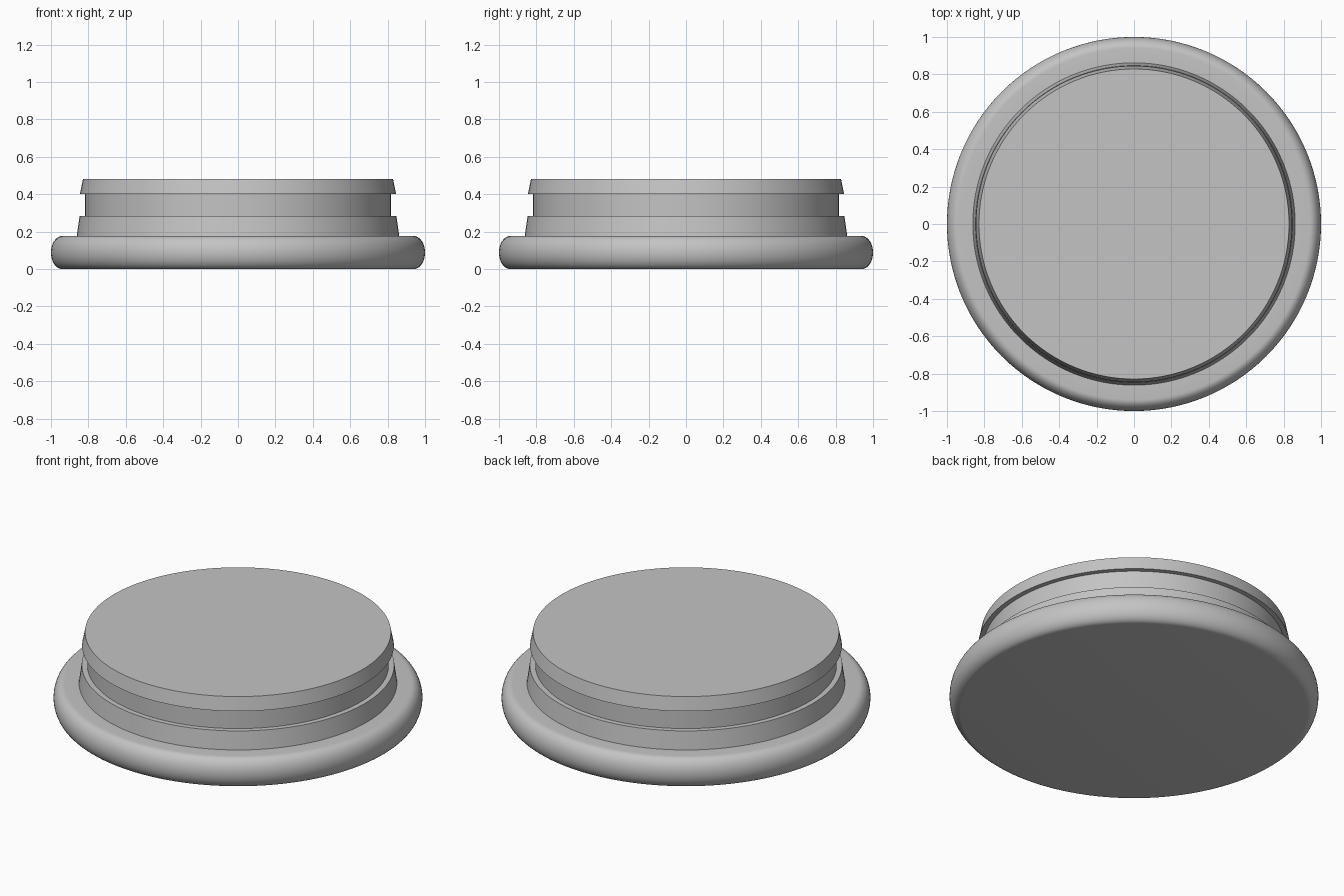
import bpy
import bmesh
from math import cos, sin, pi, radians

SEGMENTS = 128

cube = bpy.data.objects.get("Cube")
if cube:
    bpy.data.objects.remove(cube, do_unlink=True)

grey = bpy.data.materials.new("plain grey")
grey.use_nodes = True
colour = (0.55, 0.55, 0.55, 1)
grey.diffuse_color = colour
grey.node_tree.nodes["Principled BSDF"].inputs["Base Color"].default_value = colour


def lathe(name, profile):
    """Spin a (radius, height) profile around the z axis."""
    bm = bmesh.new()
    verts = [bm.verts.new((r, 0, z)) for r, z in profile]
    edges = [bm.edges.new(pair) for pair in zip(verts, verts[1:])]
    bmesh.ops.spin(bm, geom=verts + edges, cent=(0, 0, 0), axis=(0, 0, 1),
                   angle=2 * pi, steps=SEGMENTS, use_duplicate=False)
    bmesh.ops.remove_doubles(bm, verts=bm.verts, dist=0.0001)
    mesh = bpy.data.meshes.new(name)
    bm.to_mesh(mesh)
    bm.free()
    mesh.materials.append(grey)
    obj = bpy.data.objects.new(name, mesh)
    bpy.context.collection.objects.link(obj)
    bpy.ops.object.select_all(action="DESELECT")
    obj.select_set(True)
    bpy.context.view_layer.objects.active = obj
    bpy.ops.object.shade_smooth_by_angle(angle=radians(35))
    return obj


# Wide base flange with a rounded outer edge
half = 0.088
bulge = 0.06
steps = 20
rounded = [(1 - bulge + bulge * cos(a), half + half * sin(a))
           for a in (-pi / 2 + pi * i / steps for i in range(steps + 1))]
lathe("base_flange", [(0, 0)] + rounded + [(0.862, 2 * half)])

# Tapered collar, recessed groove and tapered lip closed by a flat top
lathe("grooved_plug", [
    (0.862, 2 * half), (0.847, 0.283),
    (0.817, 0.283), (0.817, 0.4),
    (0.845, 0.4), (0.829, 0.48), (0, 0.48),
])
